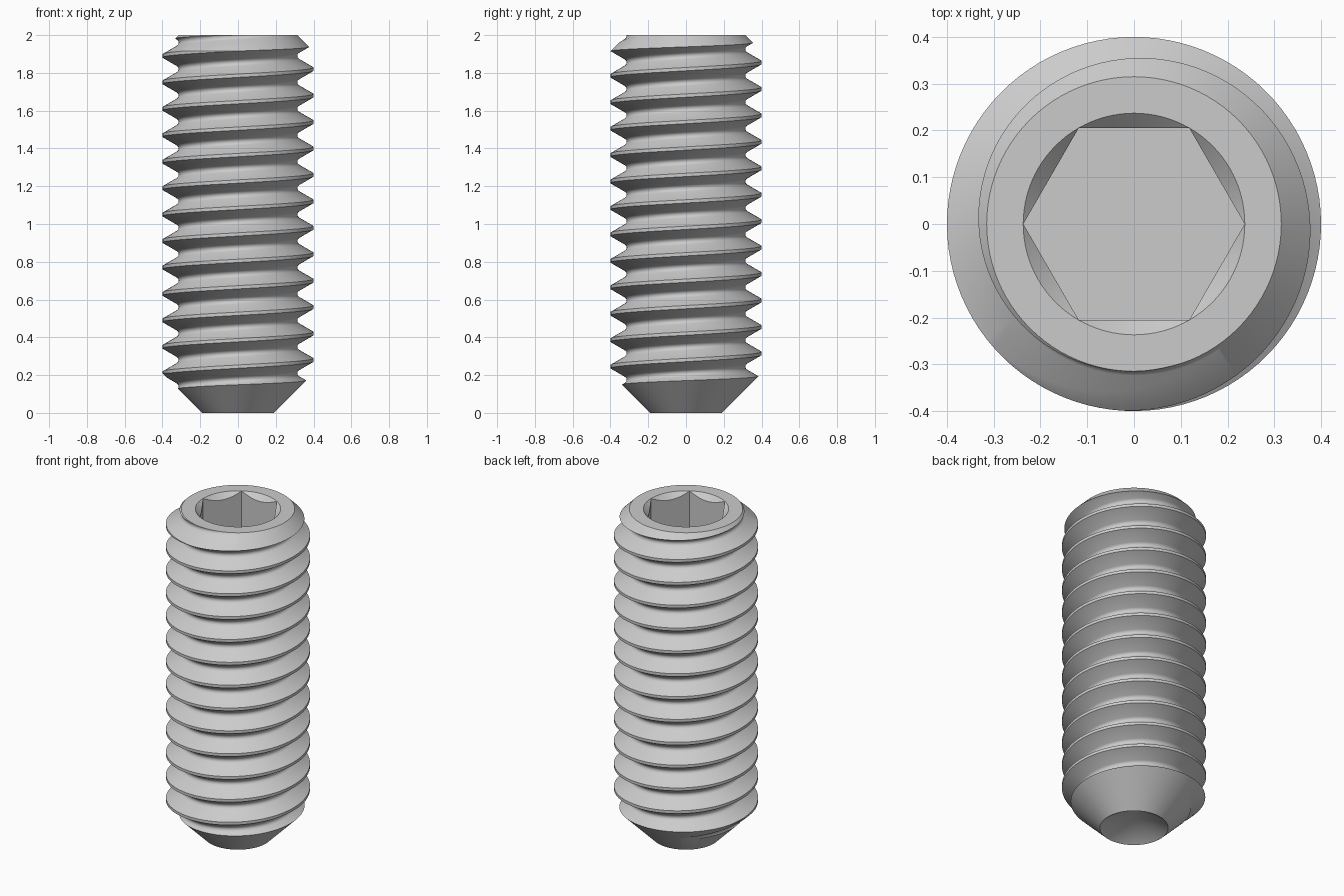
import bpy, bmesh
from math import cos, sin, tan, pi, radians, floor

if "Cube" in bpy.data.objects:
    bpy.data.objects.remove(bpy.data.objects["Cube"])

SEG = 96
PITCH, CREST_R, ROOT_R = 0.14, 0.40, 0.314


def make_object(name, bm):
    bmesh.ops.recalc_face_normals(bm, faces=bm.faces[:])
    mesh = bpy.data.meshes.new(name)
    bm.to_mesh(mesh)
    bm.free()
    ob = bpy.data.objects.new(name, mesh)
    bpy.context.collection.objects.link(ob)
    return ob


def lathe(name, profile):
    """Revolve (r, z) points; first and last lie on the axis."""
    bm = bmesh.new()
    bottom = bm.verts.new((0, 0, profile[0][1]))
    top = bm.verts.new((0, 0, profile[-1][1]))
    rings = [[bm.verts.new((r * cos(2 * pi * i / SEG), r * sin(2 * pi * i / SEG), z))
              for i in range(SEG)] for r, z in profile[1:-1]]
    for i in range(SEG):
        j = (i + 1) % SEG
        bm.faces.new((bottom, rings[0][j], rings[0][i]))
        bm.faces.new((top, rings[-1][i], rings[-1][j]))
        for a, b in zip(rings, rings[1:]):
            bm.faces.new((a[i], a[j], b[j], b[i]))
    return make_object(name, bm)


def thread_profile():
    """One pitch of (r, z): flat crest, 60 degree flanks, rounded root."""
    half = PITCH / 16
    fillet = 0.0202
    pts = [(CREST_R, -half), (CREST_R, half)]
    for a in (-60, -30, 0, 30, 60):
        t = radians(a)
        pts.append((ROOT_R + fillet * (1 - cos(t)), PITCH / 2 + fillet * sin(t)))
    return pts


def threaded_rod(name, z_crest, turns):
    prof = thread_profile()
    n = len(prof)
    bm = bmesh.new()
    cols = []
    for i in range(SEG):
        a = 2 * pi * i / SEG + 0.007
        count = turns + (1 if i == 0 else 0)
        cols.append([bm.verts.new((r * cos(a), r * sin(a),
                                   z_crest + z + PITCH * (k + a / (2 * pi))))
                     for k in range(count) for r, z in prof])
    for i in range(SEG):
        shift = n if i == SEG - 1 else 0
        a, b = cols[i], cols[(i + 1) % SEG]
        for k in range(turns * n - 1):
            bm.faces.new((a[k], b[k + shift], b[k + 1 + shift], a[k + 1]))
    # Close both ends with fans, including the one-pitch step at the seam
    low = bm.verts.new((0, 0, z_crest - 0.1))
    high = bm.verts.new((0, 0, z_crest + PITCH * (turns + 1)))
    middle = z_crest + PITCH * turns / 2
    for e in [e for e in bm.edges if e.is_boundary]:
        centre = low if e.verts[0].co.z < middle else high
        bm.faces.new((e.verts[0], e.verts[1], centre))
    return make_object(name, bm)


def boolean(ob, cutter, operation):
    mod = ob.modifiers.new(operation.lower(), 'BOOLEAN')
    mod.operation = operation
    mod.solver = 'EXACT'
    mod.object = cutter
    cutter.hide_render = True
    bpy.context.view_layer.objects.active = ob
    bpy.ops.object.modifier_apply(modifier=mod.name)
    bpy.data.objects.remove(cutter, do_unlink=True)


# Threaded body, longer than needed
screw = threaded_rod("set_screw", 0.28 - 5 * PITCH, 20)

# Envelope: cup point, chamfered ends and socket countersink
envelope = lathe("end_envelope", [
    (0, 0.109), (0.19, 0), (0.45, 0.26), (0.45, 1.865),
    (0.315, 2), (0.237, 2), (0, 1.763)])
boolean(screw, envelope, 'INTERSECT')

# Hex socket, 0.41 across flats
bm = bmesh.new()
hex_r = 0.205 / cos(pi / 6)
base = bm.faces.new([bm.verts.new((hex_r * cos(k * pi / 3), hex_r * sin(k * pi / 3), 1.5))
                     for k in range(6)])
ext = bmesh.ops.extrude_face_region(bm, geom=[base])
bmesh.ops.translate(bm, vec=(0, 0, 0.7),
                    verts=[v for v in ext["geom"] if isinstance(v, bmesh.types.BMVert)])
boolean(screw, make_object("hex_socket_cutter", bm), 'DIFFERENCE')

# Smooth flanks, crisp crests and socket edges
bpy.ops.object.select_all(action='DESELECT')
screw.select_set(True)
bpy.context.view_layer.objects.active = screw
bpy.ops.object.shade_smooth_by_angle(angle=radians(32))
